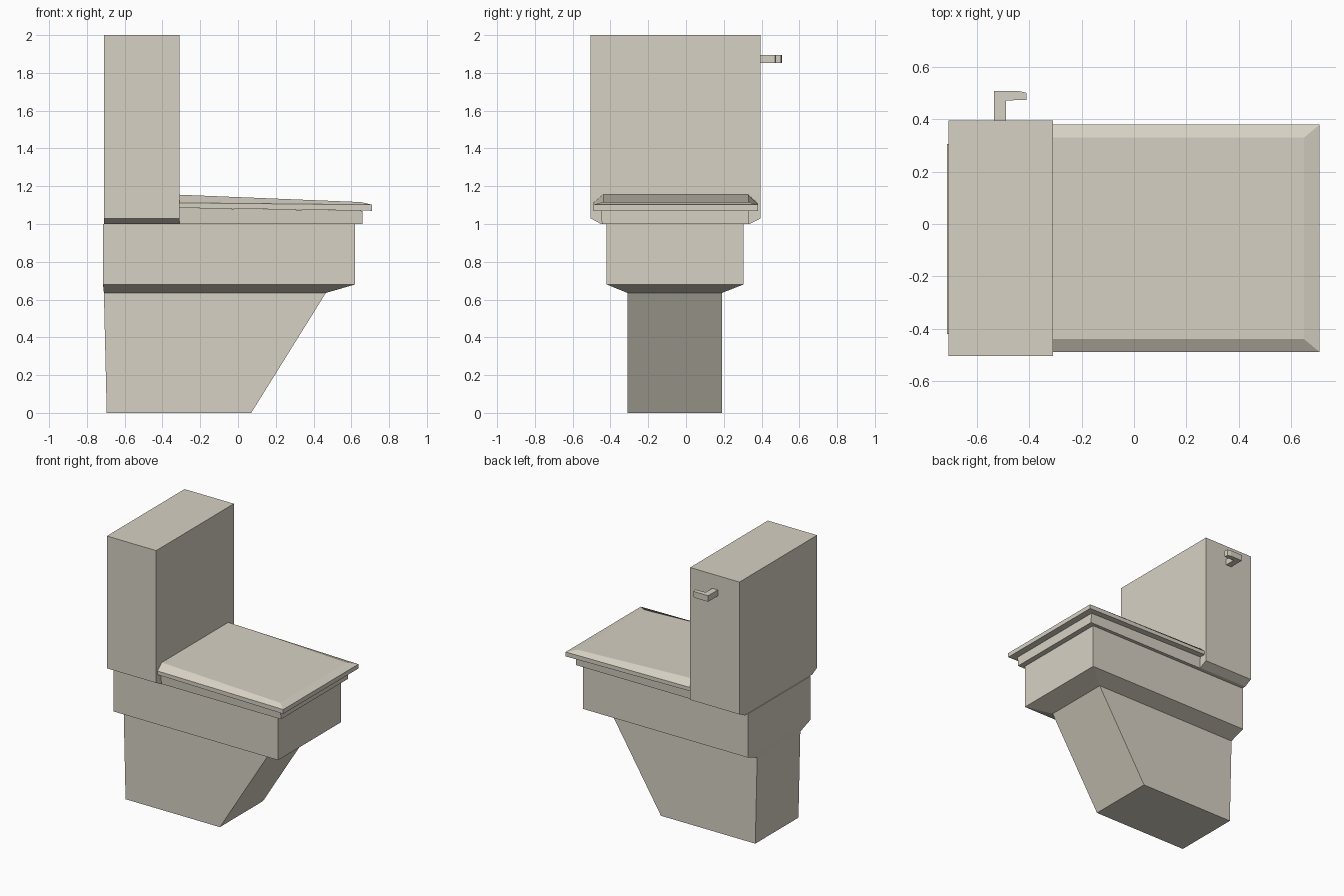
import bpy, bmesh

if "Cube" in bpy.data.objects:
    bpy.data.objects.remove(bpy.data.objects["Cube"])

# One glazed ceramic colour for the whole model
ceramic = bpy.data.materials.new("warm_white_ceramic")
ceramic.diffuse_color = (0.68, 0.64, 0.55, 1.0)
ceramic.use_nodes = True
ceramic.node_tree.nodes["Principled BSDF"].inputs["Base Color"].default_value = ceramic.diffuse_color


def make_object(name, bm):
    bmesh.ops.recalc_face_normals(bm, faces=bm.faces[:])
    mesh = bpy.data.meshes.new(name)
    bm.to_mesh(mesh)
    bm.free()
    mesh.materials.append(ceramic)
    obj = bpy.data.objects.new(name, mesh)
    bpy.context.collection.objects.link(obj)
    return obj


def loft(name, sections):
    """Closed solid through rectangles (x0, x1, y0, y1, z at x0, z at x1)."""
    bm = bmesh.new()
    rings = []
    for x0, x1, y0, y1, za, zb in sections:
        corners = [(x0, y0, za), (x1, y0, zb), (x1, y1, zb), (x0, y1, za)]
        rings.append([bm.verts.new(c) for c in corners])
    bm.faces.new(rings[0])
    bm.faces.new(rings[-1])
    for low, high in zip(rings, rings[1:]):
        for i in range(4):
            j = (i + 1) % 4
            bm.faces.new((low[i], low[j], high[j], high[i]))
    return make_object(name, bm)


def prism(name, outline, z0, z1):
    """Extrude an xy outline upwards."""
    bm = bmesh.new()
    face = bm.faces.new([bm.verts.new((x, y, z0)) for x, y in outline])
    top = bmesh.ops.extrude_face_region(bm, geom=[face])["geom"]
    verts = [v for v in top if isinstance(v, bmesh.types.BMVert)]
    bmesh.ops.translate(bm, verts=verts, vec=(0, 0, z1 - z0))
    return make_object(name, bm)


# Pedestal flaring out into the bowl
loft("pedestal_and_bowl", [
    (-0.695, 0.07, -0.31, 0.19, 0.0, 0.0),
    (-0.71, 0.465, -0.31, 0.19, 0.635, 0.635),
    (-0.715, 0.62, -0.42, 0.305, 0.68, 0.68),
    (-0.715, 0.62, -0.42, 0.305, 1.0, 1.0),
])

# Water tank with chamfered lower sides
loft("tank", [
    (-0.71, -0.31, -0.45, 0.335, 1.0, 1.0),
    (-0.71, -0.31, -0.505, 0.395, 1.03, 1.03),
    (-0.71, -0.31, -0.505, 0.395, 2.0, 2.0),
])

# Seat ring under the lid
loft("seat", [
    (-0.312, 0.66, -0.445, 0.33, 1.0, 1.0),
    (-0.312, 0.66, -0.45, 0.335, 1.085, 1.07),
])

# Sloping lid with bevelled top edge
loft("lid", [
    (-0.312, 0.71, -0.49, 0.38, 1.085, 1.07),
    (-0.312, 0.71, -0.49, 0.38, 1.112, 1.102),
    (-0.312, 0.65, -0.44, 0.33, 1.155, 1.116),
])

# L-shaped flush handle on the tank side
prism("flush_handle", [
    (-0.535, 0.39), (-0.49, 0.39), (-0.49, 0.472), (-0.41, 0.475),
    (-0.412, 0.502), (-0.44, 0.508), (-0.535, 0.508),
], 1.852, 1.896)
